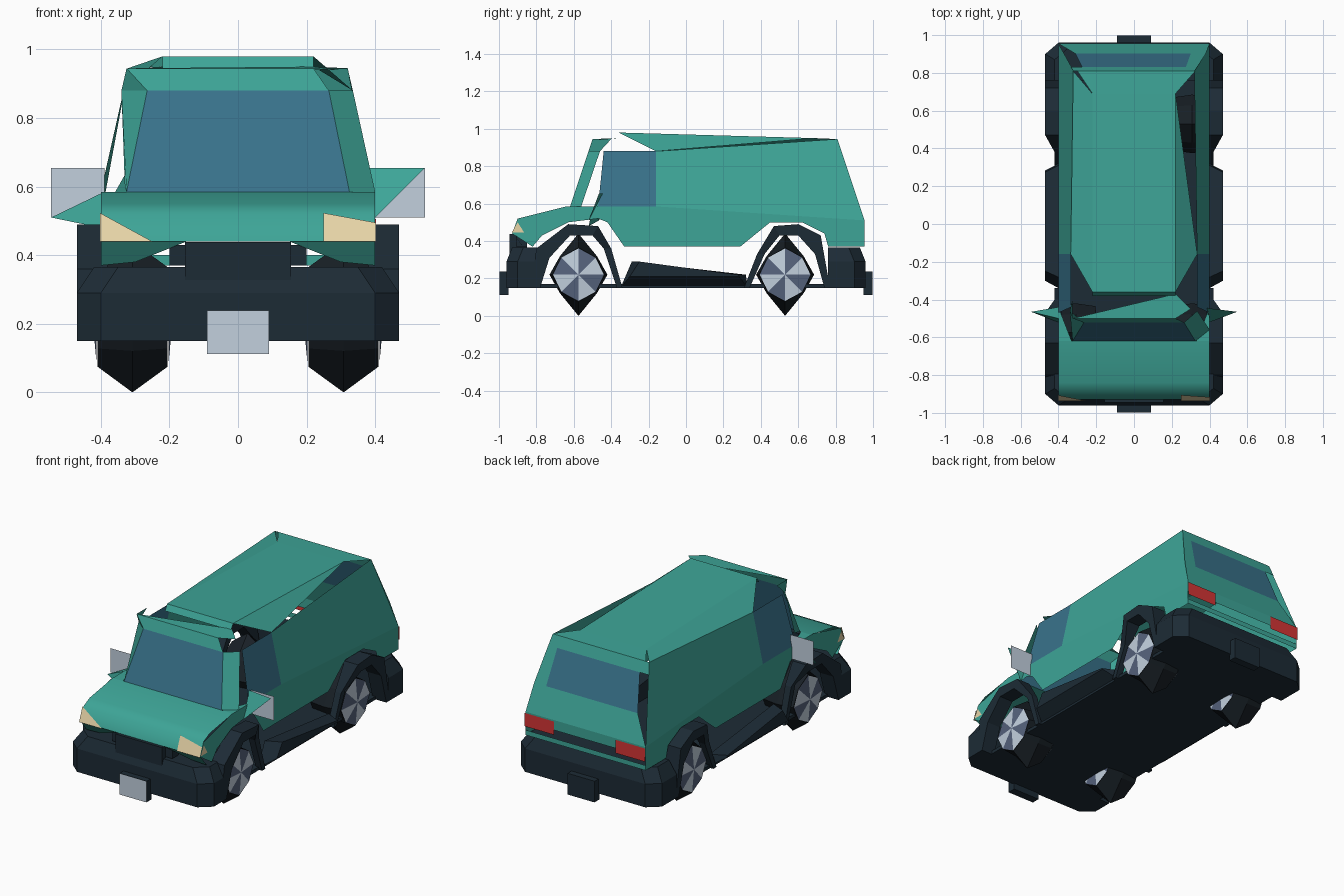
import bpy, bmesh, math
from mathutils import Vector

cube = bpy.data.objects.get("Cube")
if cube:
    bpy.data.objects.remove(cube, do_unlink=True)


def material(name, r, g, b):
    m = bpy.data.materials.new(name)
    m.use_nodes = True
    m.diffuse_color = (r, g, b, 1)
    m.node_tree.nodes["Principled BSDF"].inputs["Base Color"].default_value = (r, g, b, 1)
    return m


TEAL = material("teal paint", .047, .375, .31)
GLASS = material("blue glass", .04, .17, .26)
DARK = material("dark trim", .012, .024, .036)
TYRE = material("black rubber", .009, .014, .019)
GREY = material("light grey", .54, .63, .73)
STEEL = material("steel blue", .093, .125, .205)
CREAM = material("cream lamp", .82, .68, .40)
RED = material("red lamp", .66, .035, .035)


def finish(bm, name, mats):
    me = bpy.data.meshes.new(name)
    bm.to_mesh(me)
    bm.free()
    for m in mats:
        me.materials.append(m)
    ob = bpy.data.objects.new(name, me)
    bpy.context.collection.objects.link(ob)
    return ob


def sheet(name, mat, *polys, smooth=False):
    """Thin panels, each facing away from the middle of the vehicle."""
    bm = bmesh.new()
    for pts in polys:
        f = bm.faces.new([bm.verts.new(p) for p in pts])
        f.smooth = smooth
        f.normal_update()
        if f.normal.dot(f.calc_center_median() - Vector((0, 0, .45))) < 0:
            f.normal_flip()
    bmesh.ops.remove_doubles(bm, verts=bm.verts, dist=.0005)
    return finish(bm, name, [mat])


def loft(name, mat, rings):
    """Closed solid through rings with equal point counts."""
    bm = bmesh.new()
    rows = [[bm.verts.new(p) for p in r] for r in rings]
    n = len(rows[0])
    for a, b in zip(rows, rows[1:]):
        for i in range(n):
            j = (i + 1) % n
            bm.faces.new((a[i], a[j], b[j], b[i]))
    bm.faces.new(rows[0])
    bm.faces.new(rows[-1])
    bmesh.ops.recalc_face_normals(bm, faces=bm.faces)
    return finish(bm, name, [mat])


def box(name, mat, x0, x1, y0, y1, z0, z1):
    return loft(name, mat, [[(x0, y0, z), (x1, y0, z), (x1, y1, z), (x0, y1, z)] for z in (z0, z1)])


def upright(name, mat, x0, x1, y, z0, z1):
    return sheet(name, mat, [(x0, y, z0), (x1, y, z0), (x1, y, z1), (x0, y, z1)])


def side_x(z):
    return .4 - .065 * max(0, z - .585) / .29


def side(s, outline):
    return [(s * side_x(z), y, z) for y, z in outline]


def screen(x, z):
    """Point on the sloping windscreen plane."""
    return (x, -.62 + (z - .585) / 3, z)


def tail(x, z):
    """Point on the sloping rear plane."""
    return (x, .955 - (z - .51) / 3, z)


def nose(x, z):
    """Point just ahead of the hood's front edge."""
    return (x, -.937 + (z - .44) * .375, z)


# Body sides, windows, fenders, flares, sills, mirrors and lamps
LOWER = [(-.47, .52), (-.42, .5), (-.33, .37), (.29, .37), (.45, .5), (.62, .5),
         (.74, .44), (.76, .37), (.955, .37), (.955, .51), (-.16, .585), (-.44, .585)]
UPPER = [(-.16, .585), (.955, .51), (.81, .945), (-.16, .88)]
WINDOW = [(-.47, .585), (-.16, .585), (-.16, .88), (-.44, .88)]
FENDER = [(-.64, .585), (-.9, .52), (-.93, .44), (-.82, .37), (-.77, .43),
          (-.63, .5), (-.47, .52), (-.44, .585)]
SILL = [(-.35, .15), (-.29, .29), (.32, .22), (.33, .15)]
# Flare stations: outer width, outer y and z, inner y and z
FRONT_ARCH = [(.47, -.83, .15, -.78, .15), (.47, -.8, .36, -.73, .31), (.47, -.63, .49, -.62, .43),
              (.47, -.47, .48, -.5, .43), (.42, -.4, .36, -.44, .36), (.42, -.34, .15, -.37, .15)]
REAR_ARCH = [(.42, .31, .15, .34, .15), (.42, .38, .33, .42, .33), (.47, .47, .48, .5, .43),
             (.47, .6, .49, .6, .43), (.47, .72, .43, .69, .33), (.47, .77, .15, .74, .15)]

for s, tag in ((1, "left"), (-1, "right")):
    sheet(tag + "_body_side", TEAL, side(s, LOWER), side(s, UPPER))
    sheet(tag + "_side_window", GLASS, side(s, WINDOW))
    sheet(tag + "_front_fender", TEAL, side(s, FENDER),
          [(s * .33, -.62, .585), (s * .4, -.62, .585), (s * .4, -.44, .585)])
    loft(tag + "_sill", DARK, [[(s * x, y * k, max(z, low)) for y, z in SILL]
                               for x, k, low in ((.38, 1, .15), (.47, .86, .21))])
    for part, arch in (("front", FRONT_ARCH), ("rear", REAR_ARCH)):
        loft(f"{tag}_{part}_arch", DARK,
             [[(s * .38, a, b), (s * w, a, b), (s * w, c, d), (s * .38, c, d)]
              for w, a, b, c, d in arch])
    upright(tag + "_mirror", GREY, s * .39, s * .545, -.435, .51, .655)
    sheet(tag + "_nose_corner", TEAL, [(s * .4, -.87, .37), (s * .4, -.925, .44),
                                       (s * .15, -.925, .44), (s * .3, -.88, .38)])
    sheet(tag + "_lamp_side", CREAM, [(s * .403, y, z) for y, z in
                                      ((-.932, .445), (-.9, .5), (-.865, .445))])
    upright(tag + "_tail_lamp", RED, s * .205, s * .402, .962, .425, .505)

# Mirror brackets
sheet("left_mirror_bracket", TEAL,
      [(.385, -.445, .655), (.545, -.465, .655), (.4, -.52, .51)],
      [(.385, -.445, .655), (.4, -.52, .51), (.39, -.41, .58)])
sheet("right_mirror_bracket", TEAL,
      [(-.545, -.465, .51), (-.4, -.5, .58), (-.4, -.52, .48)],
      [(-.545, -.465, .51), (-.4, -.5, .58), (-.4, -.44, .58)])

# Hood and headlamps
HOOD = [(-.62, .585), (-.84, .55), (-.9, .52), (-.93, .44)]
sheet("hood", TEAL, *[[(-.4, *a), (.4, *a), (.4, *b), (-.4, *b)] for a, b in zip(HOOD, HOOD[1:])],
      smooth=True)
sheet("left_headlamp", CREAM, [nose(.25, .44), nose(.402, .44), nose(.402, .495), nose(.25, .523)])
sheet("right_headlamp", CREAM, [nose(-.25, .44), nose(-.402, .44), nose(-.402, .523)])

# Windscreen and its frame
sheet("windscreen", GLASS, [screen(-.325, .585), screen(.325, .585), screen(.265, .88), screen(-.265, .88)])
sheet("windscreen_frame", TEAL,
      [screen(-.265, .88), screen(.265, .88), screen(.22, .945), screen(-.325, .945)],
      [screen(.325, .585), (.4, -.56, .585), (.335, -.46, .88), screen(.265, .88)],
      [screen(-.325, .585), (-.33, -.56, .6), (-.34, -.46, .88), screen(-.265, .88)],
      [screen(-.265, .88), (-.34, -.46, .88), (-.325, -.4, .945), screen(-.325, .945)])

# Roof with its folded edges and front lip
sheet("roof", TEAL,
      [(-.22, -.36, .98), (.22, -.36, .98), (.22, .69, .95), (-.22, .69, .95)],
      [(-.22, .69, .95), (.22, .69, .95), (.325, .81, .945), (-.3, .81, .945)],
      [(-.22, -.36, .98), (-.22, .69, .95), (-.322, .81, .945), (-.335, -.16, .88)],
      [(.22, -.36, .98), (.22, .69, .95), (.335, -.16, .88)])
sheet("roof_lip", TEAL, [(-.22, -.36, .98), (.22, -.36, .98), (.22, -.38, .945), (-.22, -.38, .945)])
sheet("roof_header", TEAL, [screen(-.325, .945), screen(.22, .945), (.3, -.45, .94), (.22, -.37, .95)])

# Rear panel around the window, open between the lamps
sheet("rear_panel", TEAL,
      [tail(-.32, .945), tail(.32, .945), tail(.335, .88), tail(-.335, .88)],
      [tail(.275, .88), tail(.335, .88), tail(.38, .67), tail(.3, .67)],
      [tail(-.31, .67), tail(.38, .67), tail(.4, .51), tail(-.4, .51)],
      [(-.4, .955, .51), (.4, .955, .51), (.4, .955, .45), (-.4, .955, .45)],
      [(-.4, .955, .4), (.4, .955, .4), (.4, .955, .37), (-.4, .955, .37)])
sheet("rear_window", GLASS, [tail(-.31, .67), tail(.3, .67), tail(.275, .88), tail(-.275, .88)])

# Bumpers, grille, plates and floor
for s, tag, inner in ((-1, "front", .79), (1, "rear", .76)):
    def ring(w, end, z):
        return [(-w, s * inner, z), (-w, s * (end - .06), z), (.07 - w, s * end, z),
                (w - .07, s * end, z), (w, s * (end - .06), z), (w, s * inner, z)]
    loft(tag + "_bumper", DARK, [ring(.47, .96, .15), ring(.47, .96, .29), ring(.42, .93, .365)])
    box(tag + "_plate_mount", DARK, -.09, .09, s * .95, s * .997, .112, .238)
upright("front_plate", GREY, -.09, .09, -1, .112, .238)
upright("rear_plate", DARK, -.09, .09, 1, .112, .238)
box("grille", DARK, -.155, .155, -.945, -.85, .295, .438)
box("grille_backing", DARK, -.2, .2, -.91, -.85, .37, .43)
box("floor", DARK, -.4, .4, -.9, .9, .15, .17)


# Wheels: tread pointed at top and bottom, with two-tone faceted hubs on both faces
def wheel_ring(s, x, cy, tip, flank, diagonal):
    pts = []
    for i in range(8):
        a = i * math.pi / 4
        r = (flank, diagonal, tip, diagonal)[i % 4]
        pts.append((s * x, cy + r * math.cos(a), .22 + r * math.sin(a)))
    return pts


def hub(name, s, cy, x, out):
    bm = bmesh.new()
    rim = [bm.verts.new(p) for p in wheel_ring(s, x, cy, .14, .135, .13)]
    mid = bm.verts.new((s * (x + out), cy, .22))
    for i in range(8):
        f = bm.faces.new((mid, rim[i], rim[(i + 1) % 8]))
        f.material_index = i % 2
        f.normal_update()
        if f.normal.x * s * out < 0:
            f.normal_flip()
    finish(bm, name, [GREY, STEEL])


def wheel(tag, s, cy):
    edge = (.145, .14, .13)
    loft(tag + "_tyre", TYRE, [wheel_ring(s, .205, cy, *edge), wheel_ring(s, .308, cy, .22, .155, .14),
                               wheel_ring(s, .41, cy, *edge)])
    hub(tag + "_outer_hub", s, cy, .412, .013)
    hub(tag + "_inner_hub", s, cy, .203, -.013)


for s, tag in ((1, "left"), (-1, "right")):
    wheel(tag + "_front", s, -.575)
    wheel(tag + "_rear", s, .53)
